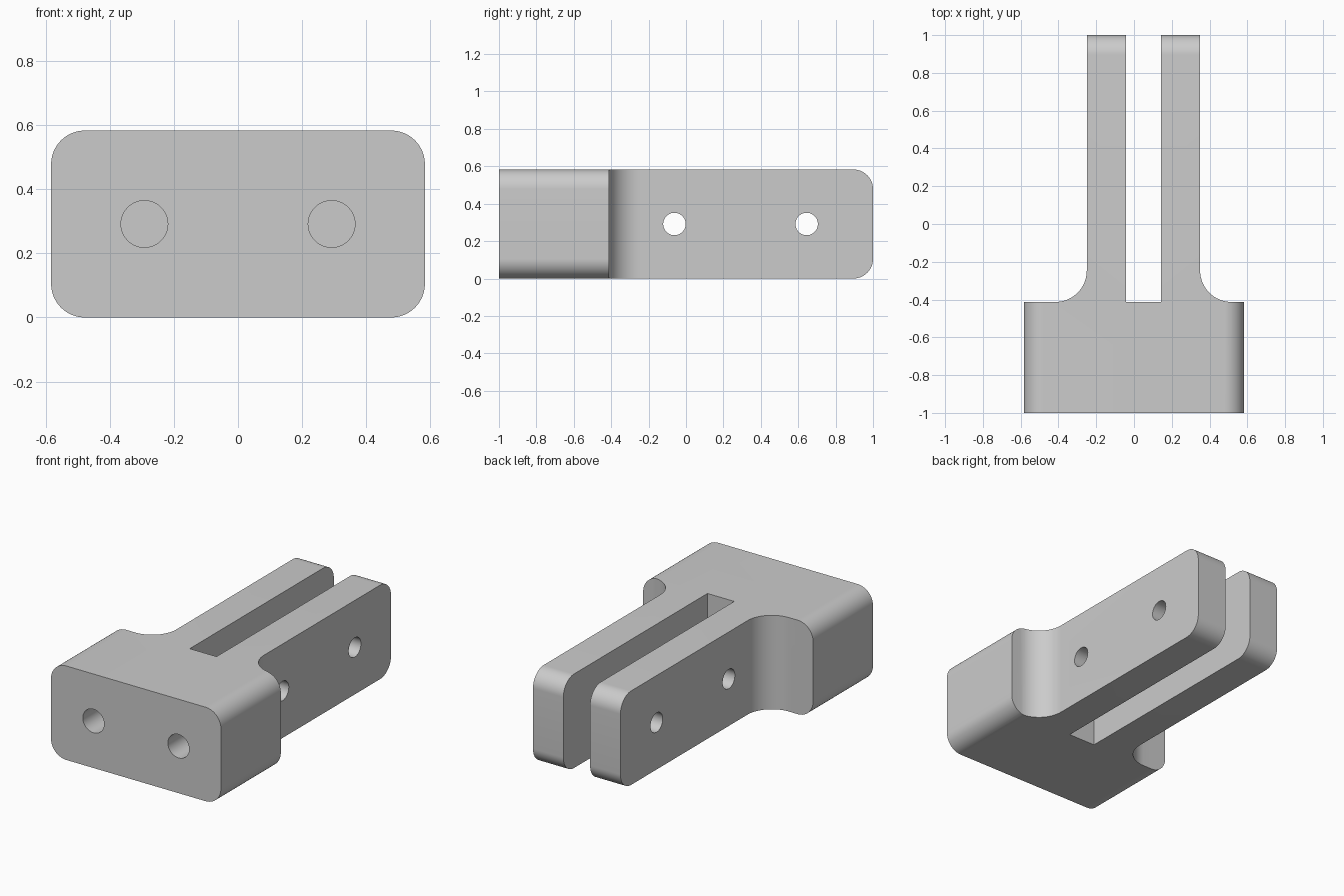
import bpy, bmesh
from math import radians, sin, cos, pi
from mathutils import Matrix, Vector

if "Cube" in bpy.data.objects:
    bpy.data.objects.remove(bpy.data.objects["Cube"], do_unlink=True)

W, H = 0.583, 0.583              # half width, height
SHOULDER, FILLET, ROUND = -0.413, 0.167, 0.105
FINGERS = ((-0.25, -0.042), (0.142, 0.35))

grey = bpy.data.materials.new("plain_grey")
grey.use_nodes = True
colour = (0.6, 0.6, 0.6, 1)
grey.diffuse_color = colour
grey.node_tree.nodes["Principled BSDF"].inputs["Base Color"].default_value = colour


def arc(cx, cy, r, start, end, steps=16):
    angles = [radians(start + (end - start) * i / steps) for i in range(steps + 1)]
    return [(cx + r * cos(a), cy + r * sin(a)) for a in angles]


def finish(bm, name):
    bmesh.ops.recalc_face_normals(bm, faces=bm.faces)
    mesh = bpy.data.meshes.new(name)
    bm.to_mesh(mesh)
    bm.free()
    mesh.materials.append(grey)
    obj = bpy.data.objects.new(name, mesh)
    bpy.context.collection.objects.link(obj)
    return obj


def prism(name, points, offset):
    bm = bmesh.new()
    face = bm.faces.new([bm.verts.new(p) for p in points])
    new = bmesh.ops.extrude_face_region(bm, geom=[face])["geom"]
    bmesh.ops.translate(bm, vec=Vector(offset),
                        verts=[v for v in new if isinstance(v, bmesh.types.BMVert)])
    return finish(bm, name)


def drill(name, centre, radius, length, axis):
    bm = bmesh.new()
    turn = Matrix.Rotation(pi / 2, 4, axis)
    bmesh.ops.create_cone(bm, cap_ends=True, segments=48, radius1=radius, radius2=radius,
                          depth=length, matrix=Matrix.Translation(centre) @ turn)
    return finish(bm, name)


def cut(target, tool, operation):
    mod = target.modifiers.new("cut", "BOOLEAN")
    mod.operation, mod.solver, mod.object = operation, "EXACT", tool
    bpy.context.view_layer.objects.active = target
    bpy.ops.object.modifier_apply(modifier=mod.name)
    bpy.data.objects.remove(tool, do_unlink=True)


# Plan outline: wide block, filleted shoulders, two fingers with a slot between
(l0, l1), (r0, r1) = FINGERS
plan = [(-W - 0.1, -1), (W + 0.1, -1), (W + 0.1, SHOULDER)]
plan += arc(r1 + FILLET, SHOULDER + FILLET, FILLET, 270, 180)
plan += [(r1, 1), (r0, 1), (r0, SHOULDER), (l1, SHOULDER), (l1, 1), (l0, 1)]
plan += arc(l0 - FILLET, SHOULDER + FILLET, FILLET, 0, -90)
plan += [(-W - 0.1, SHOULDER)]
bracket = prism("clevis_bracket", [(x, y, -0.1) for x, y in plan], (0, 0, H + 0.2))

# Rounded long corners of the block
c = W - ROUND
section = (arc(c, H - ROUND, ROUND, 0, 90) + arc(-c, H - ROUND, ROUND, 90, 180)
           + arc(-c, ROUND, ROUND, 180, 270) + arc(c, ROUND, ROUND, 270, 360))
cut(bracket, prism("envelope", [(x, -1.1, z) for x, z in section], (0, 2.2, 0)), "INTERSECT")

# Rounded finger tips
bm = bmesh.new()
bm.from_mesh(bracket.data)
tips = [e for e in bm.edges if all(v.co.y > 0.999 for v in e.verts)
        and abs(e.verts[0].co.z - e.verts[1].co.z) < 0.001]
bmesh.ops.bevel(bm, geom=tips, offset=ROUND, segments=14, profile=0.5, affect="EDGES")
bm.to_mesh(bracket.data)
bm.free()

# Blind mounting holes in the front, pin holes through both fingers
for x in (-0.292, 0.292):
    cut(bracket, drill("mount_hole", (x, -1, H / 2), 0.073, 0.8, "X"), "DIFFERENCE")
for y in (-0.062, 0.645):
    cut(bracket, drill("pin_hole", (0.05, y, H / 2), 0.06, 1, "Y"), "DIFFERENCE")

bpy.ops.object.select_all(action="DESELECT")
bracket.select_set(True)
bpy.context.view_layer.objects.active = bracket
bpy.ops.object.shade_smooth_by_angle(angle=radians(30))
